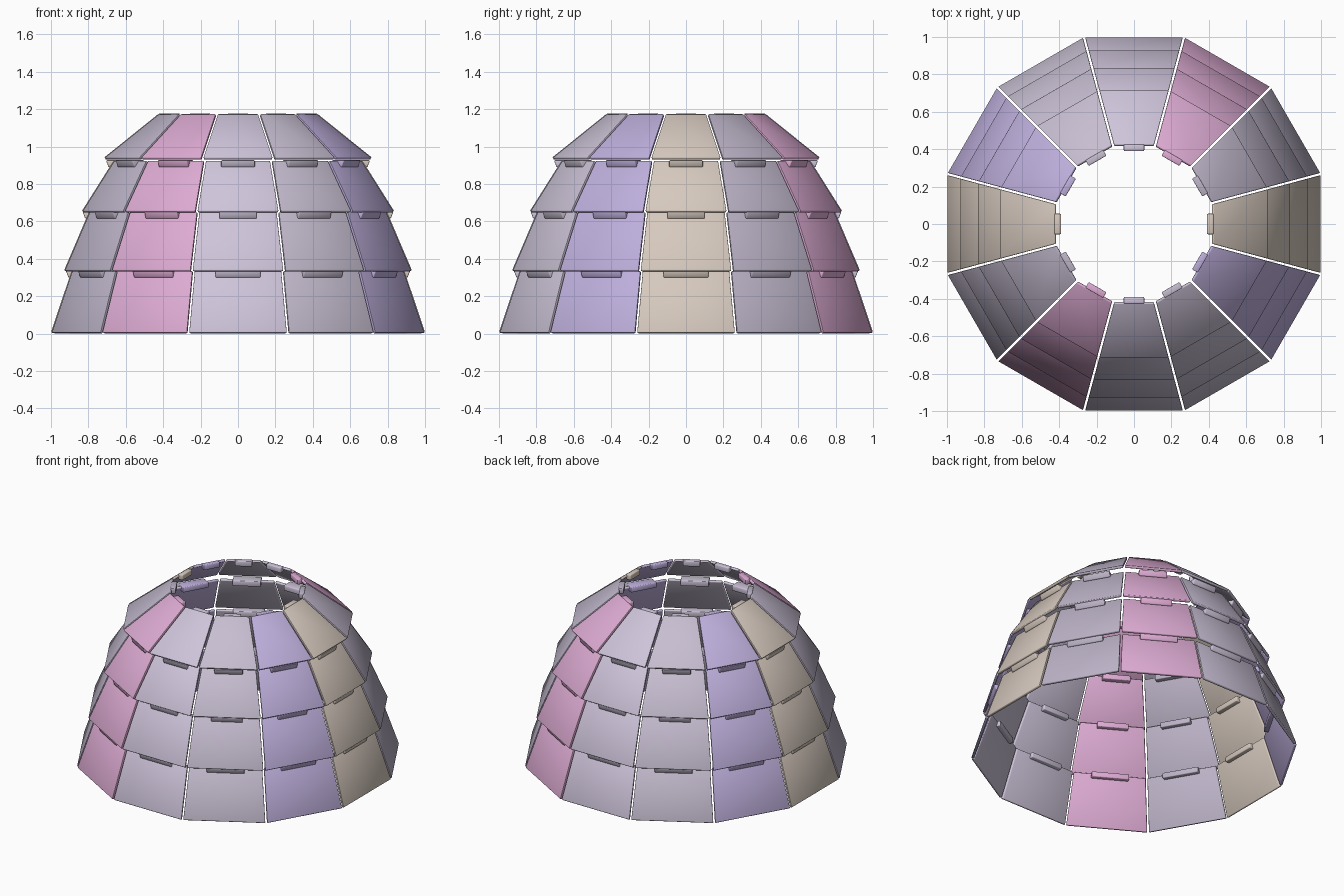
import bpy, bmesh, math
from mathutils import Matrix

if "Cube" in bpy.data.objects:
    bpy.data.objects.remove(bpy.data.objects["Cube"])

TAN = math.tan(math.radians(15))
GAP = 0.006          # half of the slit between neighbouring panels
THICK = 0.018


def linear(c):
    c /= 255
    return c / 12.92 if c <= 0.04045 else ((c + 0.055) / 1.055) ** 2.4


def material(name, rgb):
    m = bpy.data.materials.new(name)
    m.diffuse_color = [linear(c) for c in rgb] + [1.0]
    m.use_nodes = True
    m.node_tree.nodes["Principled BSDF"].inputs["Base Color"].default_value = m.diffuse_color
    return m


# Six colours, repeated twice around the ring, starting at the front
COLOURS = [
    material("pale lavender", (206, 196, 218)),
    material("lavender grey", (199, 190, 209)),
    material("soft purple", (190, 175, 220)),
    material("warm beige", (214, 201, 190)),
    material("dusky grey", (188, 179, 199)),
    material("pink", (221, 171, 211)),
]

# Rows: bottom radius, bottom z, top radius, top z, tab width
ROWS = [
    (1.000, 0.006, 0.890, 0.335, 0.24),
    (0.930, 0.338, 0.797, 0.650, 0.20),
    (0.835, 0.655, 0.665, 0.925, 0.18),
    (0.715, 0.942, 0.425, 1.175, 0.11),
]


def prism(name, profile, half_width, angle, mat, bevel):
    """Sweep an (r, z) outline sideways; half_width gives the reach at each r."""
    bm = bmesh.new()
    left = [bm.verts.new((-half_width(r), -r, z)) for r, z in profile]
    right = [bm.verts.new((half_width(r), -r, z)) for r, z in profile]
    bm.faces.new(left)
    bm.faces.new(right[::-1])
    n = len(profile)
    for i in range(n):
        j = (i + 1) % n
        bm.faces.new((left[j], left[i], right[i], right[j]))
    bmesh.ops.bevel(bm, geom=bm.edges[:], offset=bevel, segments=2,
                    profile=0.5, affect='EDGES')
    bmesh.ops.recalc_face_normals(bm, faces=bm.faces[:])
    bm.transform(Matrix.Rotation(angle, 4, 'Z'))
    mesh = bpy.data.meshes.new(name)
    bm.to_mesh(mesh)
    bm.free()
    mesh.materials.append(mat)
    obj = bpy.data.objects.new(name, mesh)
    bpy.context.collection.objects.link(obj)
    obj.select_set(True)
    bpy.context.view_layer.objects.active = obj


for row, (r0, z0, r1, z1, tab) in enumerate(ROWS):
    dr, dz = r0 - r1, z1 - z0
    length = math.hypot(dr, dz)
    nr, nz = -dz / length * THICK, -dr / length * THICK
    panel = [(r0, z0), (r1, z1), (r1 + nr, z1 + nz), (r0 + nr, z0 + nz)]
    # Tab block straddles the top edge; on the last row it stays inside the rim
    low = 0.035 * dr / dz + 0.005 if row < 3 else 0.0
    high = low + 0.014 if row < 3 else 0.0
    block = [(r1 + low, z1 - 0.035), (r1 + high, z1 + 0.002),
             (r1 - 0.035, z1 + 0.002), (r1 - 0.035, z1 - 0.035)]
    for k in range(12):
        angle = k * math.pi / 6
        mat = COLOURS[k % 6]
        label = f"row{row + 1}_{k + 1}"
        prism("panel_" + label, panel, lambda r: r * TAN - GAP, angle, mat, 0.005)
        prism("tab_" + label, block, lambda r: tab / 2, angle, mat, 0.005)

bpy.ops.object.shade_smooth_by_angle(angle=math.radians(50))
